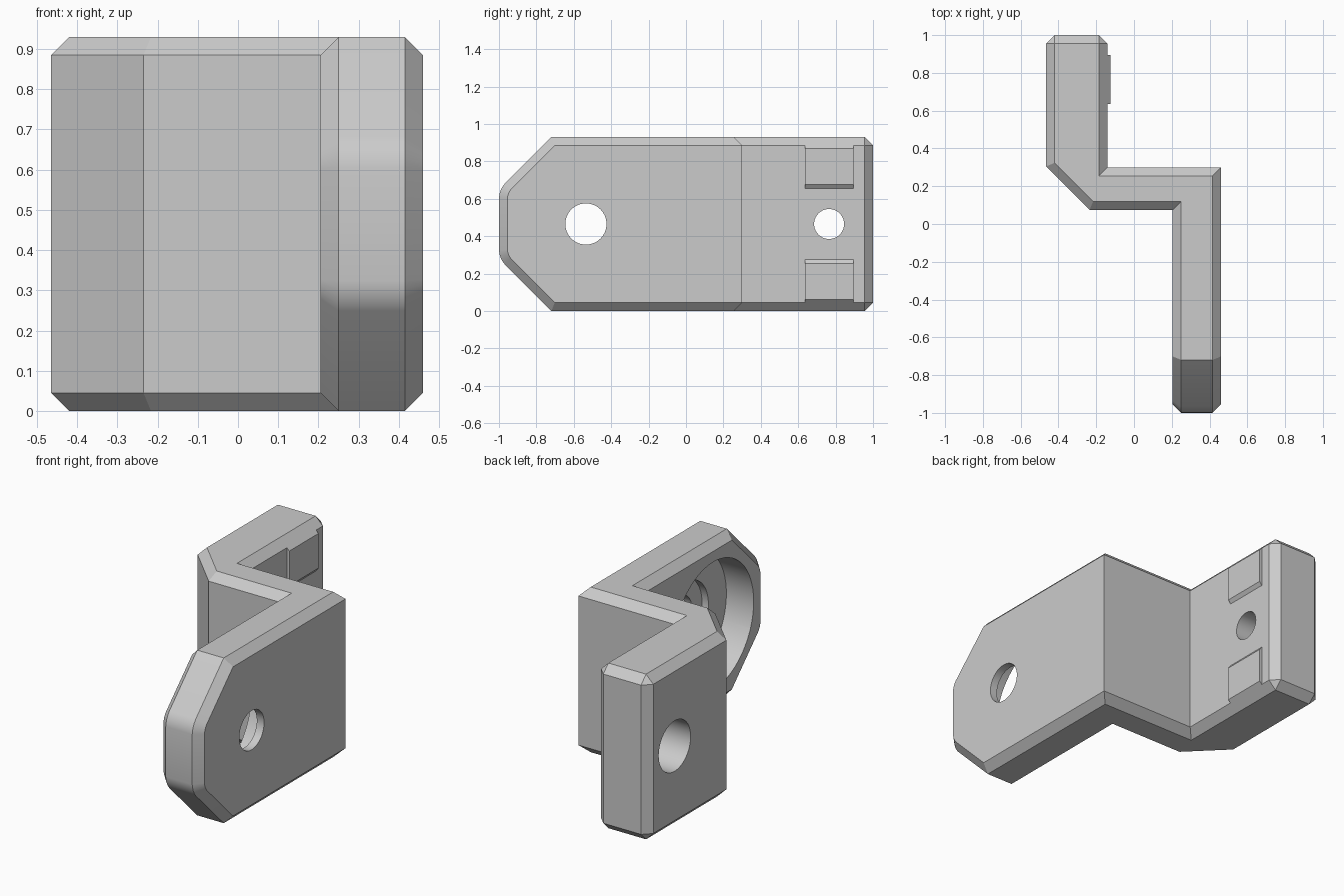
import bpy, bmesh
from math import sin, cos, radians, pi
from mathutils import Vector, Matrix

cube = bpy.data.objects.get("Cube")
if cube:
    bpy.data.objects.remove(cube, do_unlink=True)

H, MID, CHAMFER = 0.93, 0.465, 0.045

grey = bpy.data.materials.new("plain_grey")
grey.use_nodes = True
colour = (0.6, 0.6, 0.6, 1)
grey.diffuse_color = colour
grey.node_tree.nodes["Principled BSDF"].inputs["Base Color"].default_value = colour


def add_object(name, bm):
    bmesh.ops.recalc_face_normals(bm, faces=bm.faces)
    mesh = bpy.data.meshes.new(name)
    bm.to_mesh(mesh)
    bm.free()
    mesh.materials.append(grey)
    ob = bpy.data.objects.new(name, mesh)
    bpy.context.collection.objects.link(ob)
    return ob


def extrude(points, vector):
    """Solid made by pushing a flat outline along a vector."""
    bm = bmesh.new()
    face = bm.faces.new([bm.verts.new(p) for p in points])
    new = bmesh.ops.extrude_face_region(bm, geom=[face], use_keep_orig=True)["geom"]
    bmesh.ops.translate(bm, vec=vector, verts=[v for v in new if isinstance(v, bmesh.types.BMVert)])
    bmesh.ops.recalc_face_normals(bm, faces=bm.faces)
    return bm


# Stepped bracket: plan outline pulled up
plan = [(0.205, -1), (0.46, -1), (0.46, 0.3), (-0.14, 0.3), (-0.14, 1),
        (-0.465, 1), (-0.465, 0.305), (-0.235, 0.075), (0.205, 0.075)]
bm = extrude([(x, y, 0) for x, y in plan], (0, 0, H))

# Front tongue: slanted corners, blended into the tip by tangent cuts
R = 0.13
for side in (1, -1):
    centre = Vector((0, -1 + R, MID + side * 0.131))
    for step in range(5, 0, -1):
        a = radians(9 * step)
        n = Vector((0, -cos(a), side * sin(a)))
        cut = bmesh.ops.bisect_plane(bm, geom=bm.verts[:] + bm.edges[:] + bm.faces[:],
                                     plane_co=centre + n * R, plane_no=n, clear_outer=True)
        rim = [e for e in cut["geom_cut"] if isinstance(e, bmesh.types.BMEdge)]
        bmesh.ops.holes_fill(bm, edges=rim)
bmesh.ops.recalc_face_normals(bm, faces=bm.faces)


# Chamfer the right-angled rims, leaving the elbows sharp
def is_rim(e):
    a, b = (v.co for v in e.verts)
    upright = (a - b).xy.length < 0.001
    return e.calc_face_angle(0) > 1 and (not upright or abs(a.y) > 0.99)


bmesh.ops.bevel(bm, geom=[e for e in bm.edges if is_rim(e)], offset=CHAMFER,
                offset_type='OFFSET', segments=1, affect='EDGES', clamp_overlap=False)
bracket = add_object("bracket", bm)


# Holes, counterbores and the round pocket, all along x
def bore(x0, x1, y, radius):
    bm = bmesh.new()
    bmesh.ops.create_cone(bm, cap_ends=True, segments=64, radius1=radius, radius2=radius,
                          depth=x1 - x0, matrix=Matrix.Translation(((x0 + x1) / 2, y, MID))
                          @ Matrix.Rotation(pi / 2, 4, 'Y'))
    cutter = add_object("bore_cutter", bm)
    cutter.hide_render = True
    mod = bracket.modifiers.new("bore", 'BOOLEAN')
    mod.operation, mod.solver, mod.object = 'DIFFERENCE', 'EXACT', cutter
    bpy.context.view_layer.objects.active = bracket
    bpy.ops.object.modifier_apply(modifier=mod.name)
    bpy.data.objects.remove(cutter, do_unlink=True)


bore(0.1, 0.6, -0.535, 0.11)      # tongue through hole
bore(0.1, 0.375, -0.535, 0.36)    # large pocket
bore(0.3, 0.415, -0.535, 0.2)     # step inside the pocket
bore(-0.6, 0, 0.765, 0.08)        # rear through hole
bore(-0.6, -0.265, 0.765, 0.142)  # rear counterbore

bpy.ops.object.select_all(action='DESELECT')
bracket.select_set(True)
bpy.context.view_layer.objects.active = bracket
bpy.ops.object.shade_smooth_by_angle(angle=radians(25))

# Raised pads above and below the rear hole
for name, side in (("upper_pad", 1), ("lower_pad", -1)):
    section = [(-0.16, 0.655), (-0.14, 0.655), (-0.125, 0.675),
               (-0.125, 0.87), (-0.14, 0.885), (-0.16, 0.885)]
    add_object(name, extrude([(x, 0.635, MID + side * (z - MID)) for x, z in section],
                             (0, 0.26, 0)))
